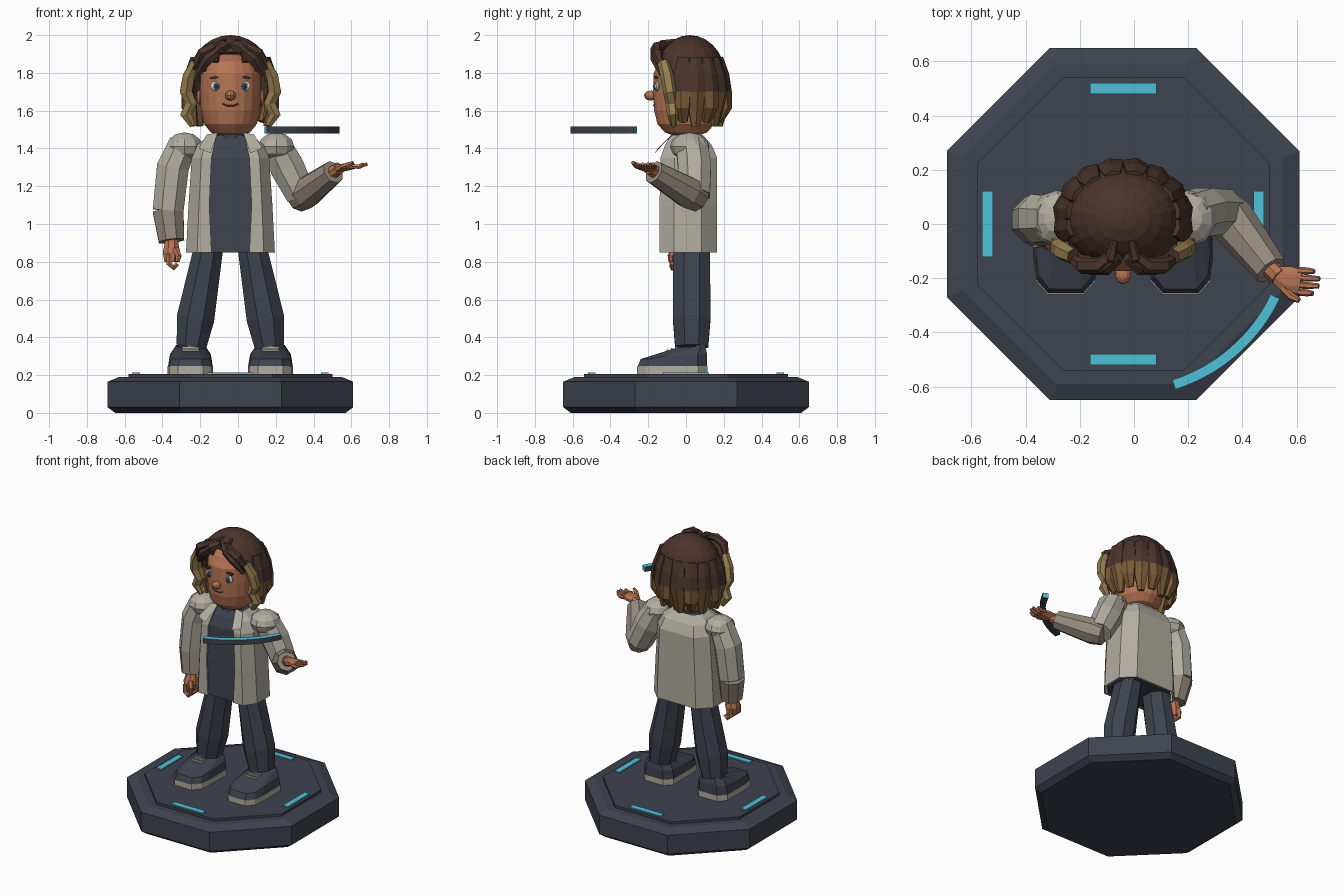
import bpy, bmesh, math
from mathutils import Vector, Matrix

if "Cube" in bpy.data.objects:
    bpy.data.objects.remove(bpy.data.objects["Cube"])

CX = -0.04  # the figure and plinth share this centre line


def mat(name, srgb):
    m = bpy.data.materials.new(name)
    lin = [((c / 255 + 0.055) / 1.055) ** 2.4 if c > 10 else c / 3300 for c in srgb]
    m.diffuse_color = (*lin, 1)
    m.use_nodes = True
    m.node_tree.nodes["Principled BSDF"].inputs["Base Color"].default_value = m.diffuse_color
    return m


CHARCOAL = mat("charcoal", (62, 67, 79))
JACKET = mat("stone cloth", (178, 173, 160))
SLEEVE = mat("taupe cloth", (150, 138, 124))
SKIN = mat("skin", (182, 116, 84))
DARK = mat("dark brown", (74, 52, 43))
BROWN = mat("mid brown", (122, 90, 56))
BLONDE = mat("dark blonde", (152, 128, 80))
CYAN = mat("cyan", (80, 194, 217))
WHITE = mat("eye white", (222, 222, 216))
IRIS = mat("slate blue", (62, 98, 118))


def finish(name, bm, mats, rule=None):
    bmesh.ops.remove_doubles(bm, verts=bm.verts, dist=1e-5)
    bmesh.ops.recalc_face_normals(bm, faces=bm.faces)
    bm.normal_update()
    if rule:
        for f in bm.faces:
            f.material_index = rule(f)
    me = bpy.data.meshes.new(name)
    bm.to_mesh(me)
    bm.free()
    for m in mats:
        me.materials.append(m)
    ob = bpy.data.objects.new(name, me)
    ob.location.x = CX
    bpy.context.collection.objects.link(ob)
    return ob


def loft(name, rings, mats, closed=True, caps=True, rule=None):
    bm = bmesh.new()
    vs = [[bm.verts.new(p) for p in r] for r in rings]
    n = len(rings[0])
    for a, b in zip(vs, vs[1:]):
        for i in range(n if closed else n - 1):
            j = (i + 1) % n
            bm.faces.new((a[i], a[j], b[j], b[i]))
    if caps:
        bm.faces.new(vs[0])
        bm.faces.new(vs[-1])
    return finish(name, bm, mats, rule)


def tube(name, pts, radii, mats, n=8, ref=(0, 1, 0), split=None):
    """Faceted limb along a path; faces below the split height use the second material."""
    pts, ref, rings = [Vector(p) for p in pts], Vector(ref), []
    for i, p in enumerate(pts):
        t = (pts[min(i + 1, len(pts) - 1)] - pts[max(i - 1, 0)]).normalized()
        u = ref.cross(t).normalized()
        v = t.cross(u)
        a, b = radii[i] if isinstance(radii[i], tuple) else (radii[i], radii[i])
        rings.append([p + u * a * math.cos(k) + v * b * math.sin(k)
                      for k in [math.tau * (j + 0.5) / n for j in range(n)]])
    rule = (lambda f: int(f.calc_center_median().z < split)) if split else None
    return loft(name, rings, mats, rule=rule)


def ball(name, c, r, m, seg=10, rows=6):
    bm = bmesh.new()
    bmesh.ops.create_uvsphere(bm, u_segments=seg, v_segments=rows, radius=1,
                              matrix=Matrix.Translation(c) @ Matrix.Diagonal((*r, 1)))
    return finish(name, bm, [m])


def box(name, c, s, m, rot=0):
    bm = bmesh.new()
    bmesh.ops.create_cube(bm, size=1, matrix=Matrix.Translation(c)
                          @ Matrix.Rotation(rot, 4, 'Y') @ Matrix.Diagonal((*s, 1)))
    return finish(name, bm, [m])


def octagon(apothem, z):
    r = apothem / math.cos(math.pi / 8)
    return [(r * math.cos(a), r * math.sin(a), z)
            for a in [math.tau * (k + 0.5) / 8 for k in range(8)]]


# Plinth with light strips
loft("plinth", [octagon(a, z) for a, z in ((.61, 0), (.65, .03), (.65, .165), (.59, .19))], [CHARCOAL])
loft("plinth_deck", [octagon(.54, .18), octagon(.54, .207)], [CHARCOAL])
for i in range(4):
    a = i * math.pi / 2
    size = (.04, .245, .008) if i % 2 == 0 else (.245, .04, .008)
    box("light_strip", (.5 * math.cos(a), .5 * math.sin(a), .21), size, CYAN)

# Floating curved panel, lit on its top and ends
arc = []
for k in range(17):
    a = math.radians(-72.5 + 47 * k / 16)
    arc.append([(r * math.cos(a), r * math.sin(a), z)
                for r, z in ((.603, 1.48), (.64, 1.48), (.64, 1.515), (.603, 1.515))])


def lit(f):
    c = f.calc_center_median()
    radial = Vector((c.x, c.y, 0)).normalized()
    return int(f.normal.z > .9 or (abs(f.normal.z) < .1 and abs(f.normal.dot(radial)) < .3))


loft("curved_panel", arc, [CHARCOAL, CYAN], rule=lit)


# Legs and shoes
def sole_ring(w, y0, y1, zf, zb):
    half = [(w * .55, y0, zf), (w * .92, y0 + .05, zf), (w, y0 + .12, (zf + zb) / 2),
            (w, y1 - .05, zb), (w * .6, y1, zb)]
    return half + [(-x, y, z) for x, y, z in reversed(half)]


for s in (-1, 1):
    tube("trouser_leg", [(s * .11, .03, .96), (s * .12, .03, .85), (s * .185, .03, .5), (s * .207, .03, .35)],
         [(.085, .105), (.085, .105), (.108, .108), (.085, .095)], [CHARCOAL])
    sole = loft("shoe_sole", [sole_ring(.12, -.26, .115, .207, .207), sole_ring(.12, -.26, .115, .248, .248)], [JACKET])
    shoe = loft("shoe_upper", [sole_ring(.118, -.255, .112, .248, .248), sole_ring(.108, -.24, .112, .285, .31),
                               sole_ring(.075, -.04, .1, .348, .36)], [CHARCOAL])
    sole.location.x += s * .212
    shoe.location.x += s * .212
    for k in range(3):
        box("shoe_lace", (s * .212, -.05 - .025 * k, .347 - .008 * k), (.09, .009, .009), JACKET)


# Torso: closed shirt inside an open coat
def torso_ring(z, rx, yf, yb, gap):
    half = [(gap, yf, z), (max(rx * .75, gap + .005), yf, z), (rx, yf * .45, z), (rx, yb * .5, z), (rx * .65, yb, z)]
    return half + [(0, yb, z)] + [(-x, y, z) for x, y, _ in reversed(half)]


coat_rows = ((.85, .235, -.14, .165, .1), (1.1, .222, -.14, .165, .112), (1.35, .205, -.135, .165, .1),
             (1.42, .175, -.11, .135, .085), (1.47, .11, -.08, .09, .075))
coat = loft("coat", [torso_ring(*r) for r in coat_rows], [JACKET], closed=False, caps=False)
# keep the shell's outside on the outer surface
if sum(f.normal.dot(Vector((f.center.x, f.center.y, 0))) for f in coat.data.polygons) < 0:
    coat.data.flip_normals()
mod = coat.modifiers.new("cloth", 'SOLIDIFY')
mod.thickness, mod.offset = .014, -1
loft("shirt", [torso_ring(z, rx - .025, yf + .012, yb - .025, .1 if z < 1.4 else .06)
               for z, rx, yf, yb, _ in coat_rows], [CHARCOAL])
tube("shirt_collar", [(0, 0, 1.42), (0, 0, 1.48)], [(.088, .085), (.078, .08)], [CHARCOAL], 12)
tube("neck", [(0, .01, 1.42), (0, .01, 1.53)], [.07, .07], [SKIN], 12)
for s in (-1, 1):
    quad = [(.07, -.075, 1.475), (.125, -.075, 1.465), (.165, -.15, 1.4), (.105, -.165, 1.375)]
    loft("lapel", [[(s * x, y + d, z + d) for x, y, z in quad] for d in (0, .009)], [JACKET])
    ball("shoulder", (s * .243, .02, 1.41), (.1, .105, .075), JACKET)

# Hanging arm
tube("upper_arm_hanging", [(-.25, .02, 1.43), (-.305, .02, 1.3), (-.33, .015, 1.07)],
     [(.08, .09), (.092, .098), (.088, .09)], [JACKET])
tube("sleeve_hanging", [(-.33, .015, 1.07), (-.312, -.01, .91)], [(.088, .09), (.073, .075)], [SLEEVE])
tube("hand_hanging", [(-.312, -.015, .94), (-.312, -.02, .89), (-.312, -.025, .85), (-.312, -.025, .8)],
     [.036, .04, (.05, .055), (.04, .05)], [SKIN])
for k in range(4):
    y = -.07 + .028 * k
    tube("finger_hanging", [(-.325, y, .84), (-.325, y, .79), (-.3, y, .768), (-.28, y, .79)],
         [.018, .017, .016, .013], [SKIN], 6)
tube("thumb_hanging", [(-.29, -.06, .87), (-.275, -.08, .83), (-.28, -.08, .8)], [.018, .018, .013], [SKIN], 6)

# Raised arm with open palm
tube("upper_arm_raised", [(.24, .03, 1.42), (.30, .045, 1.3), (.375, .045, 1.15)],
     [(.085, .09), (.098, .095), (.085, .088)], [JACKET])
tube("sleeve_raised", [(.355, .07, 1.135), (.40, .015, 1.165), (.545, -.17, 1.275)], [.075, .088, .064], [SLEEVE])
tube("wrist_raised", [(.52, -.14, 1.26), (.575, -.195, 1.295)], [.038, .034], [SKIN])
tube("palm_raised", [(.565, -.185, 1.293), (.605, -.205, 1.3), (.655, -.212, 1.305)],
     [(.022, .034), (.022, .055), (.015, .048)], [SKIN])
for k in range(4):
    y = -.252 + .027 * k
    reach = (.70, .722, .725, .705)[k]
    tube("finger_raised", [(.645, y, 1.305), (.68, y - .002, 1.303), (reach, y - .004, 1.318)],
         [.013, .013, .009], [SKIN], 6)
tube("thumb_raised", [(.59, -.235, 1.3), (.62, -.268, 1.312), (.65, -.282, 1.325)], [.017, .015, .01], [SKIN], 6)

# Head and face
tube("head", [(0, 0, z) for z in (1.47, 1.485, 1.53, 1.6, 1.7, 1.8, 1.86, 1.9)],
     [(r, r * 1.08) for r in (.065, .105, .142, .158, .163, .16, .13, .06)], [SKIN], 20)
ball("nose", (0, -.187, 1.68), (.03, .035, .027), SKIN)
for s in (-1, 1):
    ball("ear", (s * .163, .01, 1.67), (.02, .03, .04), SKIN)
    ball("eye_white", (s * .077, -.152, 1.73), (.03, .014, .027), WHITE)
    ball("iris", (s * .075, -.161, 1.73), (.017, .011, .021), IRIS)
    ball("pupil", (s * .075, -.168, 1.73), (.008, .007, .011), DARK)
    box("eyebrow", (s * .085, -.157, 1.775), (.045, .02, .01), DARK, s * .1)
tube("mouth", [(-.04, -.164, 1.637), (-.018, -.171, 1.626), (.018, -.171, 1.626), (.04, -.164, 1.637)],
     [.004] * 4, [DARK], 6, ref=(0, 0, 1))

# Hair cap, trimmed along the hairline
bm = bmesh.new()
bmesh.ops.create_uvsphere(bm, u_segments=18, v_segments=14, radius=1,
                          matrix=Matrix.Translation((0, .02, 1.76)) @ Matrix.Diagonal((.228, .195, .24, 1)))
cut = []
for f in bm.faces:
    c = f.calc_center_median()
    if c.z < 1.68 or (c.y < -.04 and c.z < 1.89 - 2.5 * c.x ** 2):
        cut.append(f)
bmesh.ops.delete(bm, geom=cut, context='FACES')
cap = finish("hair_cap", bm, [DARK])
cap.modifiers.new("volume", 'SOLIDIFY').thickness = .02

# Side and back locks, lighter towards the ends
for k in range(10):
    a = math.radians(-12 + 204 * k / 9)
    ca, sa = math.cos(a), math.sin(a)
    kink = .012 * (-1) ** k
    path = [(r * ca, .02 + (r - .035) * sa, z) for r, z in
            ((.195, 1.88), (.222, 1.79), (.232, 1.7), (.222 + kink, 1.62), (.195, 1.53 + kink))]
    tube("hair_lock", path, [(.035, .02), (.052, .026), (.054, .03), (.048, .03), (.025, .018)],
         [DARK, BROWN], 6, ref=(ca, sa, 0), split=1.7)

# Wavy front locks and parted fringe
for s in (-1, 1):
    wave = [(.185, -.12, 1.86), (.222, -.1, 1.78), (.235, -.085, 1.7), (.208, -.075, 1.64), (.235, -.07, 1.58), (.2, -.065, 1.52)]
    tube("front_lock", [(s * x, y, z) for x, y, z in wave],
         [(.025, .03), (.036, .036), (.038, .036), (.036, .034), (.035, .03), (.018, .016)],
         [DARK, BLONDE], 6, split=1.84)
    for dx, dz, r in ((0, 0, .034), (.03, .03, .03)):
        sweep = [(.015 + dx, -.12, 1.95), (.06 + dx, -.155, 1.925 + dz * .3),
                 (.12 + dx, -.155, 1.875 + dz), (.175 + dx * .7, -.125, 1.79 + dz)]
        tube("fringe", [(s * x, y, z) for x, y, z in sweep], [r * .7, r, r, r * .5], [DARK], 6)
    tube("crown_strand", [(s * .03, -.06, 1.97), (s * .045, -.125, 1.955), (s * .06, -.175, 1.9)],
         [.012, .022, .012], [DARK], 6, ref=(1, 0, 0))
